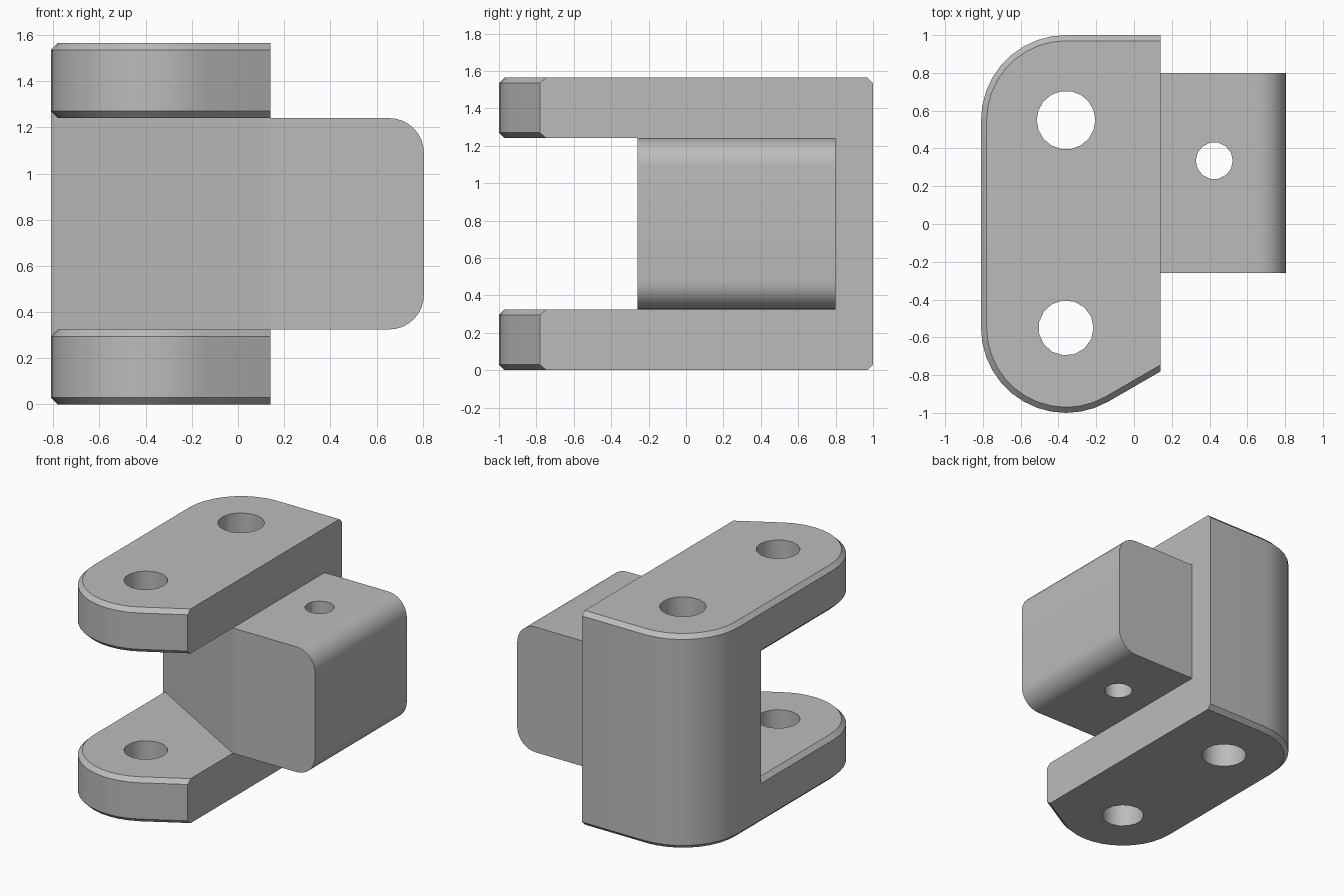
import bpy, bmesh, math

if "Cube" in bpy.data.objects:
    bpy.data.objects.remove(bpy.data.objects["Cube"])

R, CX, CY = 0.45, -0.36, 0.55      # corner radius and hole axis
XR, H = 0.14, 1.565                # flat side, full height
Z0, Z1, CH = 0.325, 1.24, 0.03     # slot floor, slot roof, chamfer

grey = bpy.data.materials.new("grey metal")
grey.diffuse_color = (0.5, 0.5, 0.5, 1)
grey.use_nodes = True
grey.node_tree.nodes["Principled BSDF"].inputs["Base Color"].default_value = grey.diffuse_color


def arc(cx, cy, r, a0, a1, n):
    return [(cx + r * math.cos(math.radians(a0 + (a1 - a0) * i / n)),
             cy + r * math.sin(math.radians(a0 + (a1 - a0) * i / n)))
            for i in range(n + 1)]


def loft(name, rings):
    """Closed solid through rings of equal point count."""
    bm = bmesh.new()
    loops = [[bm.verts.new(p) for p in ring] for ring in rings]
    n = len(loops[0])
    bm.faces.new(loops[0])
    bm.faces.new(loops[-1])
    for a, b in zip(loops, loops[1:]):
        for i in range(n):
            j = (i + 1) % n
            bm.faces.new((a[i], a[j], b[j], b[i]))
    bmesh.ops.recalc_face_normals(bm, faces=bm.faces)
    me = bpy.data.meshes.new(name)
    bm.to_mesh(me)
    bm.free()
    ob = bpy.data.objects.new(name, me)
    bpy.context.collection.objects.link(ob)
    me.materials.append(grey)
    return ob


def at_z(pts, z):
    return [(x, y, z) for x, y in pts]


def rear(r):
    """Flat back edge and rounded rear corner."""
    return [(XR, CY + r)] + arc(CX, CY, r, 90, 180, 9)


def plan(inset):
    """Full lug outline, inset everywhere but the flat side."""
    r = R - inset
    tip = (XR, -CY - (r - 0.25) / math.cos(math.radians(30)))
    return rear(r) + arc(CX, -CY, r, 180, 300, 12) + [tip]


def lug(name, lo, hi):
    return loft(name, [at_z(plan(CH), lo), at_z(plan(0), lo + CH),
                       at_z(plan(0), hi - CH), at_z(plan(CH), hi)])


def boolean(target, other, op):
    m = target.modifiers.new(op, 'BOOLEAN')
    m.operation, m.solver, m.object = op, 'EXACT', other
    bpy.context.view_layer.objects.active = target
    bpy.ops.object.modifier_apply(modifier=m.name)
    bpy.data.objects.remove(other)


# Upper and lower lugs
bracket = lug("hinge_bracket", 0, Z0)
upper = lug("upper_lug", Z1, H)

# Upright core with the slanted slot wall
wall_y = -0.26 + (XR + 0.81) * math.tan(math.radians(30))
core_plan = rear(R) + [(CX - R, wall_y), (XR, -0.26)]
core = loft("core", [at_z(core_plan, CH), at_z(core_plan, H - CH)])

# Side block with two rounded long edges
rr, bx = 0.15, 0.805
side = ([(XR, Z0)] + arc(bx - rr, Z0 + rr, rr, -90, 0, 8)
        + arc(bx - rr, Z1 - rr, rr, 0, 90, 8) + [(XR, Z1)])
block = loft("side_block", [[(x, y, z) for x, z in side] for y in (-0.26, 0.8)])

for part in (core, upper, block):
    boolean(bracket, part, 'UNION')

# Vertical through holes: x, y, radius, sides
for x, y, r, n in ((CX, CY, 0.155, 18), (CX, -CY, 0.146, 15), (0.425, 0.335, 0.098, 14)):
    ring = arc(x, y, r, 0, 360, n)[:-1]
    boolean(bracket, loft("hole_cutter", [at_z(ring, -0.2), at_z(ring, H + 0.2)]), 'DIFFERENCE')

# Smooth rounds, crisp edges
bpy.ops.object.select_all(action='DESELECT')
bracket.select_set(True)
bpy.context.view_layer.objects.active = bracket
bpy.ops.object.shade_smooth_by_angle(angle=math.radians(28))
